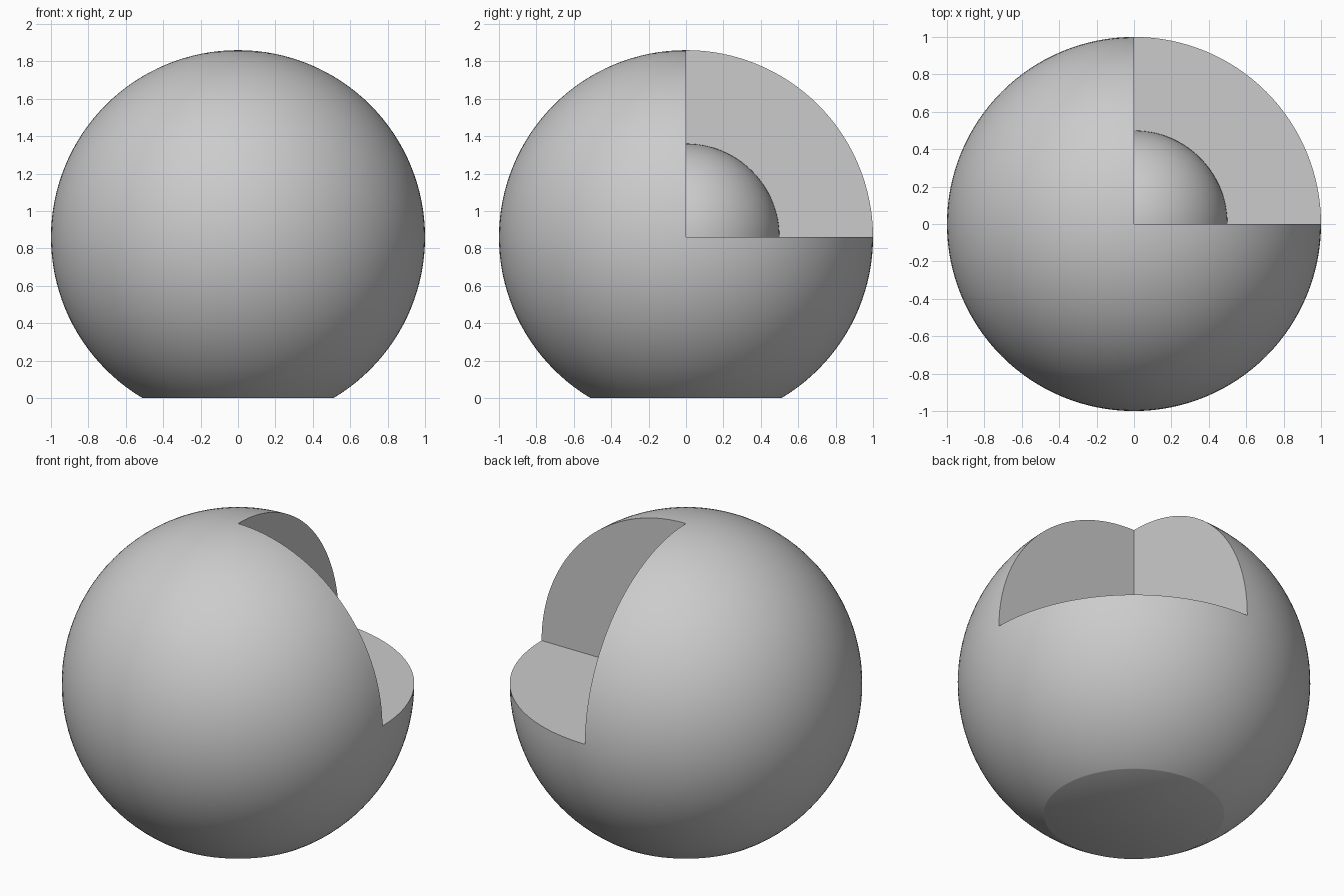
import bpy
import bmesh
from mathutils import Vector

RADIUS = 1.0
CORE_RADIUS = 0.5
CENTRE_HEIGHT = 0.86

default_cube = bpy.data.objects.get("Cube")
if default_cube:
    bpy.data.objects.remove(default_cube, do_unlink=True)

# Material
grey = bpy.data.materials.new("light_grey")
grey.use_nodes = True
colour = (0.6, 0.6, 0.6, 1.0)
grey.diffuse_color = colour
for node in grey.node_tree.nodes:
    if node.type == 'BSDF_PRINCIPLED':
        node.inputs["Base Color"].default_value = colour

# Full sphere, with edges running along the three axis planes
bm = bmesh.new()
bmesh.ops.create_uvsphere(bm, u_segments=128, v_segments=64, radius=RADIUS)

# Cutaway: push one octant inward, leaving three flat walls and the round core
octant = [f for f in bm.faces if min(f.calc_center_median()) > 0]
pushed = bmesh.ops.extrude_face_region(bm, geom=octant)["geom"]
new_faces = {g for g in pushed if isinstance(g, bmesh.types.BMFace)}
leftover = [f for f in octant if f.is_valid and f not in new_faces]
if leftover:
    bmesh.ops.delete(bm, geom=leftover, context='FACES')
for item in pushed:
    if item.is_valid and isinstance(item, bmesh.types.BMVert):
        item.co *= CORE_RADIUS / RADIUS

# Flat base
bmesh.ops.translate(bm, verts=bm.verts[:], vec=Vector((0, 0, CENTRE_HEIGHT)))
cut = bmesh.ops.bisect_plane(
    bm, geom=bm.verts[:] + bm.edges[:] + bm.faces[:], dist=1e-5,
    plane_co=(0, 0, 0), plane_no=(0, 0, -1), clear_outer=True)
rim = [g for g in cut["geom_cut"] if isinstance(g, bmesh.types.BMEdge)]
bmesh.ops.edgeloop_fill(bm, edges=rim)
bmesh.ops.recalc_face_normals(bm, faces=bm.faces[:])

mesh = bpy.data.meshes.new("cutaway_ball")
bm.to_mesh(mesh)
bm.free()
mesh.materials.append(grey)
ball = bpy.data.objects.new("cutaway_ball", mesh)
bpy.context.collection.objects.link(ball)

# Smooth shading with crisp cut edges
bpy.ops.object.select_all(action='DESELECT')
ball.select_set(True)
bpy.context.view_layer.objects.active = ball
bpy.ops.object.shade_smooth_by_angle()
